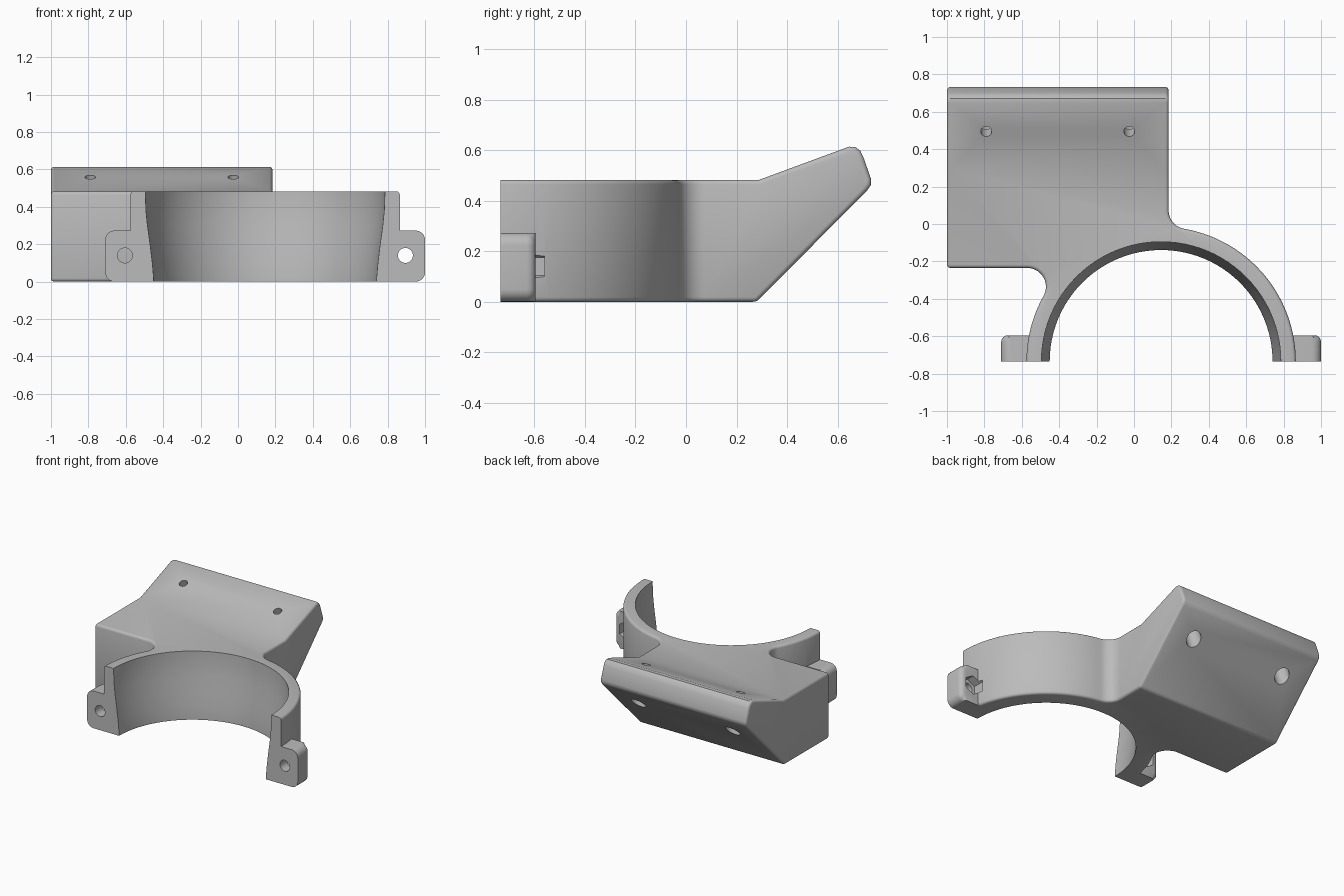
import bpy, bmesh
from math import sin, cos, pi, radians, sqrt, atan2
from mathutils import Matrix, Vector

cube = bpy.data.objects.get("Cube")
if cube:
    bpy.data.objects.remove(cube, do_unlink=True)

grey = bpy.data.materials.new("plain grey")
grey.use_nodes = True
grey.diffuse_color = (0.5, 0.5, 0.5, 1)
grey.node_tree.nodes["Principled BSDF"].inputs["Base Color"].default_value = (0.5, 0.5, 0.5, 1)

CX, CY, R = 0.145, -0.735, 0.72      # clamp centre and outer radius
FILLET = 0.1


def finish(bm, name):
    bmesh.ops.recalc_face_normals(bm, faces=bm.faces)
    mesh = bpy.data.meshes.new(name)
    bm.to_mesh(mesh)
    bm.free()
    ob = bpy.data.objects.new(name, mesh)
    bpy.context.collection.objects.link(ob)
    mesh.materials.append(grey)
    return ob


def extrude(name, points, vec):
    """Prism from a closed 3D outline."""
    bm = bmesh.new()
    face = bm.faces.new([bm.verts.new(p) for p in points])
    new = bmesh.ops.extrude_face_region(bm, geom=[face])["geom"]
    bmesh.ops.translate(bm, vec=vec, verts=[v for v in new if isinstance(v, bmesh.types.BMVert)])
    return finish(bm, name)


def box(name, lo, hi):
    corners = [(lo[0], lo[1]), (hi[0], lo[1]), (hi[0], hi[1]), (lo[0], hi[1])]
    return extrude(name, [(x, y, lo[2]) for x, y in corners], (0, 0, hi[2] - lo[2]))


def rod(name, start, end, radius, sides=32):
    a, b = Vector(start), Vector(end)
    bm = bmesh.new()
    turn = (b - a).to_track_quat('Z', 'Y').to_matrix().to_4x4()
    bmesh.ops.create_cone(bm, cap_ends=True, segments=sides, radius1=radius, radius2=radius,
                          depth=(b - a).length, matrix=Matrix.Translation((a + b) / 2) @ turn)
    return finish(bm, name)


def apply(ob, mod):
    bpy.context.view_layer.objects.active = ob
    bpy.ops.object.modifier_apply(modifier=mod.name)


def combine(ob, other, operation):
    mod = ob.modifiers.new("combine", 'BOOLEAN')
    mod.operation, mod.solver, mod.object = operation, 'EXACT', other
    apply(ob, mod)
    bpy.data.objects.remove(other, do_unlink=True)


def soften(ob, width, segments):
    mod = ob.modifiers.new("soften", 'BEVEL')
    mod.width, mod.segments, mod.use_clamp_overlap = width, segments, False
    mod.limit_method, mod.angle_limit = 'ANGLE', radians(40)
    apply(ob, mod)


def arc(cx, cy, r, a, b, steps):
    return [(cx + r * cos(a + (b - a) * i / steps), cy + r * sin(a + (b - a) * i / steps))
            for i in range(steps + 1)]


# Plan outline: half ring flowing through two fillets into the square block
rx = 0.185 + FILLET
ry = CY + sqrt((R + FILLET) ** 2 - (rx - CX) ** 2)
right_angle = atan2(ry - CY, rx - CX)
ly = -0.235 - FILLET
lx = CX - sqrt((R + FILLET) ** 2 - (ly - CY) ** 2)
left_angle = atan2(ly - CY, lx - CX)
plan = [(CX + R, -1)] + arc(CX, CY, R, 0, right_angle, 36)
plan += arc(rx, ry, FILLET, right_angle + pi, pi, 10)[1:]
plan += [(0.185, 1), (-1, 1), (-1, -0.235)]
plan += arc(lx, ly, FILLET, pi / 2, left_angle - pi, 14)
plan += arc(CX, CY, R, left_angle, pi, 14)[1:] + [(CX - R, -1)]
body = extrude("clamp_bracket", [(x, y, -0.1) for x, y in plan], (0, 0, 1))

# Side outline: flat slab rising to a rounded, tilted tip
side = [(-1.2, 0), (0.28, 0), (0.718, 0.442), (0.732, 0.462), (0.733, 0.485),
        (0.702, 0.573), (0.69, 0.598), (0.67, 0.613), (0.645, 0.614), (0.29, 0.483), (-1.2, 0.483)]
slab = extrude("side_outline", [(-1.2, y, z) for y, z in side], (2.4, 0, 0))
combine(body, slab, 'INTERSECT')
soften(body, 0.018, 3)

# Bolt lugs on both ends of the half ring
for s in (-1, 1):
    bx = CX + s * 0.66
    tip = CX + s * 0.855
    lug = box("lug", (min(bx, tip), -0.95, 0), (max(bx, tip), -0.595, 0.273))
    bm = bmesh.new()
    bm.from_mesh(lug.data)
    outer = [e for e in bm.edges if all(abs(v.co.x - tip) < 1e-4 for v in e.verts)
             and abs(e.verts[0].co.y - e.verts[1].co.y) > 0.1]
    bmesh.ops.bevel(bm, geom=outer, offset=0.05, segments=6, profile=0.5, affect='EDGES')
    back = [e for e in bm.edges if all(abs(v.co.y + 0.595) < 1e-4 for v in e.verts)
            and all(abs(v.co.x - bx) > 0.15 for v in e.verts)]
    bmesh.ops.bevel(bm, geom=back, offset=0.035, segments=4, profile=0.5, affect='EDGES')
    bm.to_mesh(lug.data)
    bm.free()
    combine(body, lug, 'UNION')

# Trim to the flat mating face
combine(body, box("front_trim", (-2, -2, -1), (2, CY, 2)), 'DIFFERENCE')

# Flared bore
bore = [(-0.1, 0.595), (0.02, 0.596), (0.1, 0.603), (0.2, 0.615),
        (0.3, 0.629), (0.38, 0.637), (0.46, 0.64), (0.7, 0.64)]
bm = bmesh.new()
n = 96
rings = [[bm.verts.new((CX + r * cos(2 * pi * i / n), CY + r * sin(2 * pi * i / n), z))
          for i in range(n)] for z, r in bore]
for low, high in zip(rings, rings[1:]):
    for i in range(n):
        j = (i + 1) % n
        bm.faces.new((low[i], low[j], high[j], high[i]))
bm.faces.new(rings[0])
bm.faces.new(rings[-1])
combine(body, finish(bm, "bore"), 'DIFFERENCE')

# Bolt holes with hexagonal nut pockets behind
for s in (-1, 1):
    x = CX + s * 0.75
    combine(body, rod("bolt_hole", (x, -0.9, 0.14), (x, -0.56, 0.14), 0.04), 'DIFFERENCE')
    combine(body, rod("nut_pocket", (x, -0.655, 0.14), (x, -0.56, 0.14), 0.07, 6), 'DIFFERENCE')

# Screw holes square to the tilted top, counterbored from below
down = Vector((0, sin(radians(20.3)), -cos(radians(20.3))))
for x in (-0.79, -0.025):
    top = Vector((x, 0.495, 0.558))
    combine(body, rod("screw_hole", top - down * 0.1, top + down * 0.5, 0.029), 'DIFFERENCE')
    combine(body, rod("counterbore", top + down * 0.11, top + down * 0.5, 0.053), 'DIFFERENCE')

bpy.ops.object.select_all(action='DESELECT')
body.select_set(True)
bpy.context.view_layer.objects.active = body
bpy.ops.object.shade_smooth_by_angle(angle=radians(32))
